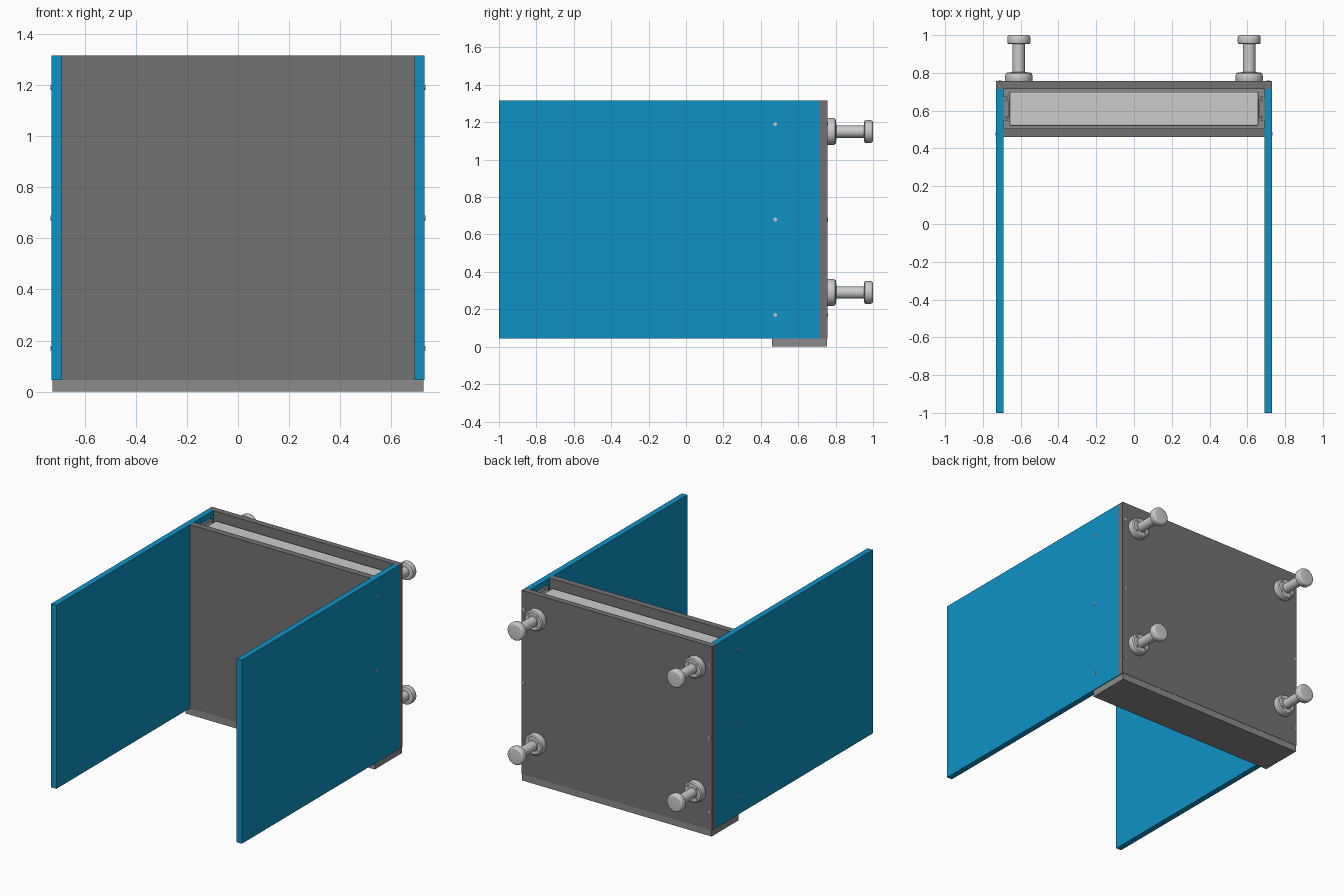
import bpy, bmesh, math
from mathutils import Vector

if "Cube" in bpy.data.objects:
    bpy.data.objects.remove(bpy.data.objects["Cube"])


def material(name, rgb):
    m = bpy.data.materials.new(name)
    m.diffuse_color = (*rgb, 1)
    m.use_nodes = True
    m.node_tree.nodes["Principled BSDF"].inputs["Base Color"].default_value = m.diffuse_color
    return m


BLUE = material("blue_panel", (0.004, 0.29, 0.56))
DARK = material("dark_grey", (0.17, 0.17, 0.17))
MID = material("mid_grey", (0.26, 0.26, 0.26))


def finish(name, bm, mat=None, smooth=False):
    bmesh.ops.recalc_face_normals(bm, faces=bm.faces)
    me = bpy.data.meshes.new(name)
    bm.to_mesh(me)
    bm.free()
    if mat:
        me.materials.append(mat)
    ob = bpy.data.objects.new(name, me)
    bpy.context.collection.objects.link(ob)
    if smooth:
        bpy.ops.object.select_all(action='DESELECT')
        ob.select_set(True)
        bpy.context.view_layer.objects.active = ob
        bpy.ops.object.shade_smooth_by_angle(angle=math.radians(35))
    return ob


def box(name, x0, x1, y0, y1, z0, z1, mat=None):
    bm = bmesh.new()
    bmesh.ops.create_cube(bm, size=1)
    for v in bm.verts:
        v.co = ((x0 + x1) / 2 + v.co.x * (x1 - x0),
                (y0 + y1) / 2 + v.co.y * (y1 - y0),
                (z0 + z1) / 2 + v.co.z * (z1 - z0))
    return finish(name, bm, mat)


def rings_mesh(bm, rings):
    """Skin a stack of equal-length vertex rings and cap both ends."""
    rows = [[bm.verts.new(p) for p in r] for r in rings]
    n = len(rows[0])
    for a, b in zip(rows, rows[1:]):
        for i in range(n):
            bm.faces.new((a[i], a[(i + 1) % n], b[(i + 1) % n], b[i]))
    bm.faces.new(rows[0])
    bm.faces.new(rows[-1])


def prism(name, outline, z0, z1):
    bm = bmesh.new()
    rings_mesh(bm, [[(x, y, z) for x, y in outline] for z in (z0, z1)])
    return finish(name, bm)


# Carcass: plinth, front board, back board
TOP, BASE = 1.315, 0.045
box("plinth", -0.725, 0.725, 0.46, 0.755, 0, BASE, MID)
box("front_board", -0.69, 0.69, 0.46, 0.505, BASE, TOP, DARK)
box("back_board", -0.73, 0.73, 0.715, 0.757, BASE, TOP, DARK)

# Sliding inner block with softened edges
block = box("inner_block", -0.658, 0.658, 0.52, 0.70, BASE, 1.26)
bev = block.modifiers.new("bevel", 'BEVEL')
bev.width, bev.segments = 0.008, 2

# Side panels and vertical slide rails
for s, side in ((-1, "left"), (1, "right")):
    x0, x1 = sorted((s * 0.69, s * 0.73))
    box(side + "_panel", x0, x1, -1, 0.715, BASE, TOP, BLUE)
    for part, back, lip, half, t in (("outer", 0.69, 0.668, 0.066, 0.006),
                                     ("inner", 0.659, 0.680, 0.050, 0.006)):
        d = 1 if lip > back else -1
        pts = [(back, -half), (lip, -half), (lip, -half + 2.5 * t),
               (lip - d * t, -half + 2.5 * t), (lip - d * t, -half + t),
               (back + d * t, -half + t)]
        pts += [(x, -y) for x, y in reversed(pts)]
        prism(f"{side}_rail_{part}", [(s * x, 0.61 + y) for x, y in pts], BASE, 1.275)


# Cross-slot screw head, shared by all screws
def screw_mesh(r=0.010):
    L, w = 0.62 * r, 0.18 * r
    cross = []
    for k in range(4):
        c, s = round(math.cos(k * math.pi / 2)), round(math.sin(k * math.pi / 2))
        cross += [(c * x - s * y, s * x + c * y) for x, y in ((L, w), (w, w), (w, L))]
    circle = []
    for x, y in cross:
        a = math.atan2(y, x)
        circle.append((r * math.cos(a), r * math.sin(a)))
    bm = bmesh.new()
    rings_mesh(bm, [[(x, y, z) for x, y in ring] for ring, z in
                    ((circle, -0.008), (circle, 0.003), (cross, 0.003), (cross, 0.0006))])
    return bm


screw_data = None


def screw(name, loc, direction):
    global screw_data
    if screw_data is None:
        ob = finish(name, screw_mesh())
        screw_data = ob.data
    else:
        ob = bpy.data.objects.new(name, screw_data)
        bpy.context.collection.objects.link(ob)
    ob.location = loc
    ob.rotation_euler = Vector(direction).to_track_quat('Z', 'Y').to_euler()


for s in (-1, 1):
    for z in (0.17, 0.68, 1.19):
        screw("panel_screw", (s * 0.73, 0.477, z), (s, 0, 0))
        screw("back_screw", (s * 0.71, 0.757, z), (0, 1, 0))

# Stand-off pegs on the back: (radius, y) profile turned about y
PROFILE = [(0.070, 0.755), (0.072, 0.760), (0.072, 0.786), (0.069, 0.796), (0.061, 0.802),
           (0.036, 0.802), (0.033, 0.805), (0.033, 0.953), (0.054, 0.953), (0.059, 0.956),
           (0.061, 0.962), (0.061, 0.987), (0.059, 0.994), (0.053, 0.999), (0.046, 1.0)]
SEG = 40
for x in (-0.61, 0.61):
    for z in (0.29, 1.15):
        bm = bmesh.new()
        rings_mesh(bm, [[(x + r * math.cos(2 * math.pi * i / SEG), y,
                          z + r * math.sin(2 * math.pi * i / SEG)) for i in range(SEG)]
                        for r, y in PROFILE])
        finish("back_peg", bm, smooth=True)
        for k in range(4):
            a = math.pi / 4 + k * math.pi / 2
            screw("peg_screw", (x + 0.049 * math.cos(a), 0.802, z + 0.049 * math.sin(a)), (0, 1, 0))
